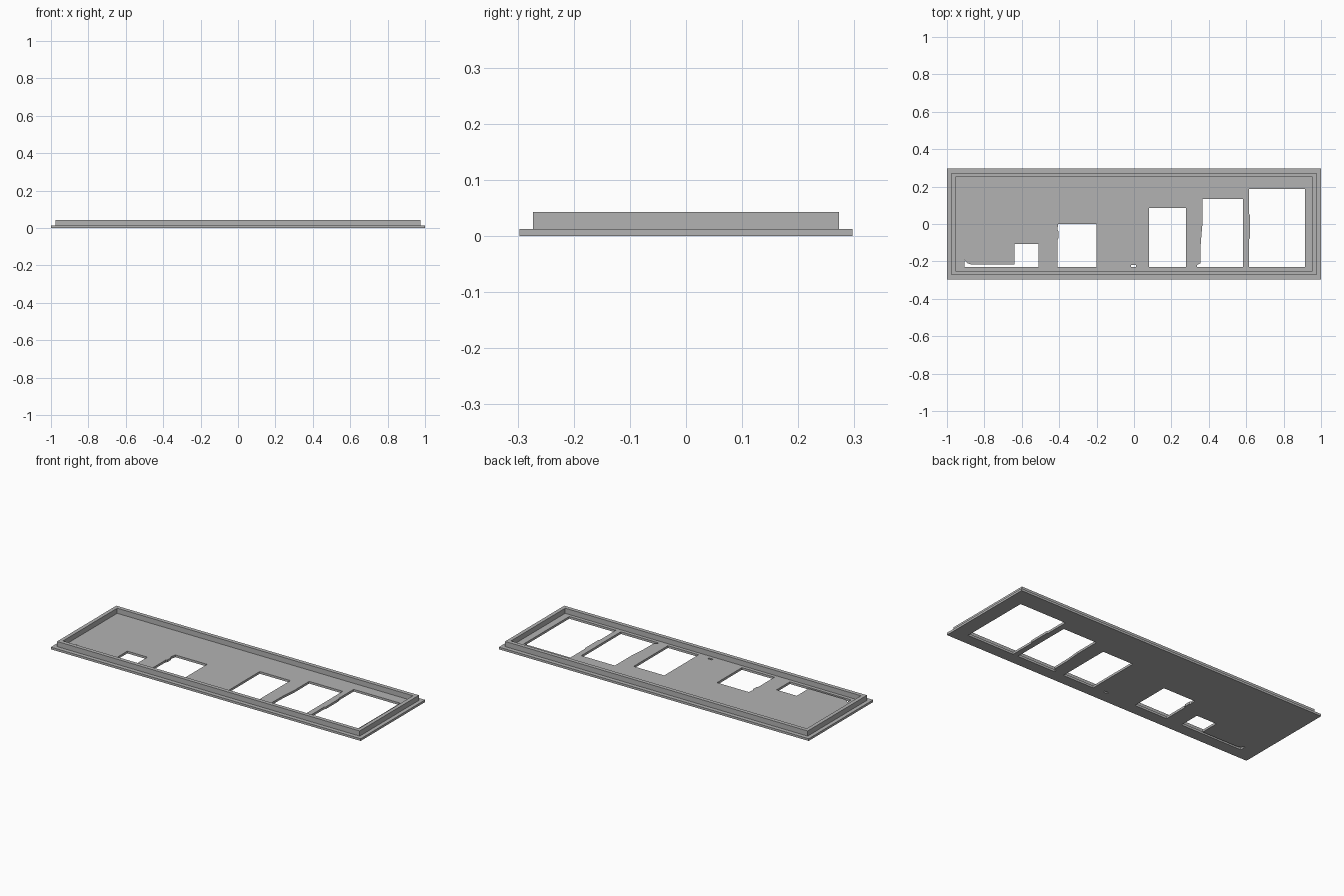
import bpy
import bmesh

cube = bpy.data.objects.get("Cube")
if cube:
    bpy.data.objects.remove(cube, do_unlink=True)

grey = bpy.data.materials.new("plain grey")
grey.use_nodes = True
colour = (0.45, 0.45, 0.45, 1)
grey.diffuse_color = colour
grey.node_tree.nodes["Principled BSDF"].inputs["Base Color"].default_value = colour


def rect(x0, x1, y0, y1):
    return [(x0, y0), (x1, y0), (x1, y1), (x0, y1)]


def slab(name, outlines, bottom, top):
    """Extrude a flat outline, with the further outlines left as holes."""
    curve = bpy.data.curves.new(name + "_outline", "CURVE")
    curve.dimensions = "2D"
    curve.fill_mode = "BOTH"
    curve.extrude = (top - bottom) / 2
    for points in outlines:
        spline = curve.splines.new("POLY")
        spline.points.add(len(points) - 1)
        for point, (x, y) in zip(spline.points, points):
            point.co = (x, y, 0, 1)
        spline.use_cyclic_u = True
    helper = bpy.data.objects.new(name + "_helper", curve)
    bpy.context.collection.objects.link(helper)
    bpy.context.view_layer.update()
    evaluated = helper.evaluated_get(bpy.context.evaluated_depsgraph_get())
    mesh = bpy.data.meshes.new_from_object(evaluated)
    bpy.data.objects.remove(helper, do_unlink=True)

    # Weld the caps to the walls and lift into place
    bm = bmesh.new()
    bm.from_mesh(mesh)
    bmesh.ops.remove_doubles(bm, verts=bm.verts, dist=0.0001)
    bmesh.ops.recalc_face_normals(bm, faces=bm.faces)
    bmesh.ops.translate(bm, verts=bm.verts, vec=(0, 0, (bottom + top) / 2))
    for face in bm.faces:
        face.smooth = False
        face.material_index = 0
    bm.to_mesh(mesh)
    bm.free()
    mesh.materials.clear()
    mesh.materials.append(grey)
    mesh.name = name
    obj = bpy.data.objects.new(name, mesh)
    bpy.context.collection.objects.link(obj)
    return obj


sill = -0.23

# Smallest window with the thin slot running off to its side
slot_window = [(-0.51, sill), (-0.51, -0.107), (-0.64, -0.107), (-0.64, -0.217),
               (-0.87, -0.217), (-0.89, -0.21), (-0.905, -0.193), (-0.905, sill)]

# Windows with slightly worn left edges
worn_window = [(-0.2, sill), (-0.2, 0), (-0.405, 0), (-0.41, -0.03), (-0.403, -0.04),
               (-0.403, -0.075), (-0.41, -0.085), (-0.41, sill)]
notched_window = [(0.582, sill), (0.582, 0.135), (0.365, 0.135), (0.365, -0.01),
                  (0.357, -0.1), (0.355, -0.21), (0.338, -0.218), (0.338, sill)]
large_window = [(0.915, sill), (0.915, 0.188), (0.615, 0.188), (0.615, 0.055),
                (0.62, 0.045), (0.62, -0.075), (0.614, -0.085), (0.614, sill)]

plain_window = rect(0.08, 0.278, sill, 0.086)
pin_hole = rect(-0.015, 0.012, -0.229, -0.218)

# Base panel with all openings
slab("base_panel", [rect(-1, 1, -0.297, 0.297), slot_window, worn_window, pin_hole,
                    plain_window, notched_window, large_window], 0, 0.013)

# Raised rim set in from the panel edge
slab("raised_rim", [rect(-0.977, 0.977, -0.273, 0.273),
                    rect(-0.955, 0.955, -0.25, 0.25)], 0.013, 0.043)
